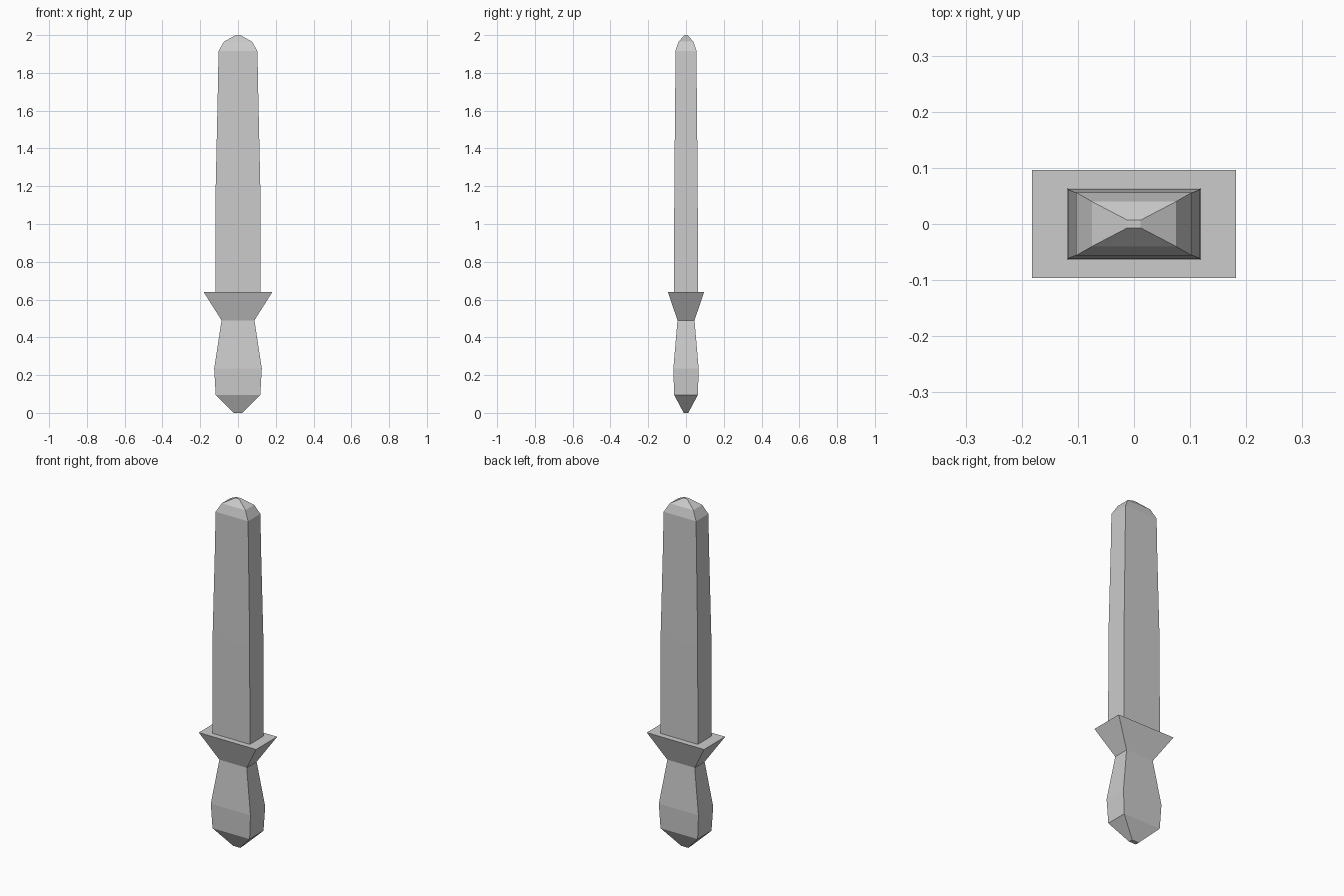
import bpy, bmesh

if "Cube" in bpy.data.objects:
    bpy.data.objects.remove(bpy.data.objects["Cube"])


def loft(name, rings, cap_bottom=False, cap_top=False):
    """Join rectangular rings (z, half_width, half_depth) into one flat-sided part."""
    bm = bmesh.new()
    loops = [[bm.verts.new((sx * hx, sy * hy, z))
              for sx, sy in ((-1, -1), (1, -1), (1, 1), (-1, 1))]
             for z, hx, hy in rings]
    for low, high in zip(loops, loops[1:]):
        for i in range(4):
            j = (i + 1) % 4
            bm.faces.new((low[i], low[j], high[j], high[i]))
    if cap_bottom:
        bm.faces.new(loops[0][::-1])
    if cap_top:
        bm.faces.new(loops[-1])
    mesh = bpy.data.meshes.new(name)
    bm.to_mesh(mesh)
    bm.free()
    obj = bpy.data.objects.new(name, mesh)
    bpy.context.collection.objects.link(obj)
    return obj


# Rings shared by neighbouring parts
neck = (0.49, 0.087, 0.045)
blade_base = (0.64, 0.119, 0.063)

# Handle with pointed pommel
loft("handle", [(0.0, 0.022, 0.012), (0.095, 0.118, 0.063),
                (0.235, 0.126, 0.067), neck], cap_bottom=True)

# Flared guard, closed by a flat rim around the blade
loft("guard", [neck, (0.64, 0.182, 0.096), blade_base])

# Tapered blade with blunt rounded tip
loft("blade", [blade_base, (1.2, 0.118, 0.062), (1.7, 0.107, 0.057),
               (1.915, 0.103, 0.056), (1.965, 0.075, 0.040),
               (2.0, 0.012, 0.007)], cap_top=True)
